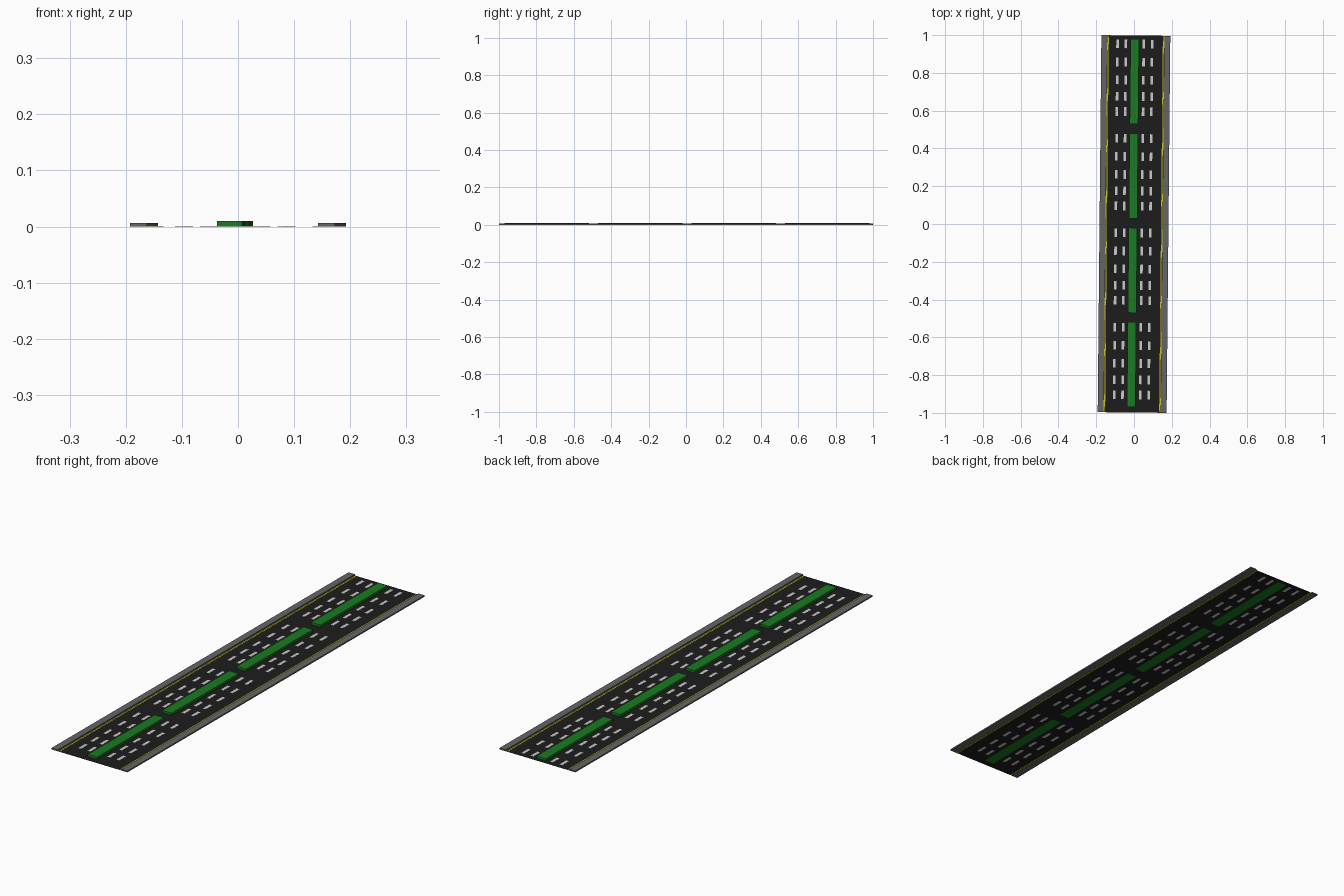
import bpy, bmesh
from mathutils import Matrix, Vector

if "Cube" in bpy.data.objects:
    bpy.data.objects.remove(bpy.data.objects["Cube"])

TURN = Matrix.Rotation(-0.0098, 4, 'Z')   # the road runs slightly askew
HALF = 0.998                              # half length of the road


def material(name, rgb):
    m = bpy.data.materials.new(name)
    m.diffuse_color = (*rgb, 1)
    m.use_nodes = True
    m.node_tree.nodes["Principled BSDF"].inputs["Base Color"].default_value = m.diffuse_color
    return m


asphalt = material("asphalt", (0.012, 0.012, 0.012))
concrete = material("concrete", (0.13, 0.13, 0.13))
white = material("white_paint", (0.6, 0.6, 0.6))
yellow = material("yellow_paint", (0.6, 0.55, 0.01))
grass = material("grass", (0.01, 0.2, 0.015))


def boxes(name, items, mat):
    """One object from boxes given as (x centre, y centre, width, length, height)."""
    bm = bmesh.new()
    for x, y, w, l, h in items:
        m = TURN @ Matrix.Translation((x, y, h / 2)) @ Matrix.Diagonal((w, l, h, 1))
        bmesh.ops.create_cube(bm, size=1, matrix=m)
    return finish(name, bm, mat)


def finish(name, bm, mat):
    me = bpy.data.meshes.new(name)
    bm.to_mesh(me)
    bm.free()
    me.materials.append(mat)
    ob = bpy.data.objects.new(name, me)
    bpy.context.collection.objects.link(ob)
    return ob


# Road surface: a flat sheet between the kerbs
bm = bmesh.new()
corners = [(-0.153, -HALF), (0.153, -HALF), (0.153, HALF), (-0.153, HALF)]
bm.faces.new([bm.verts.new(TURN @ Vector((x, y, 0.0004))) for x, y in corners])
finish("road_surface", bm, asphalt)

# Pavements and yellow edge lines on both sides
for side, s in (("left", -1), ("right", 1)):
    boxes(side + "_pavement", [(s * 0.1675, 0, 0.03, 2 * HALF, 0.006)], concrete)
    boxes(side + "_edge_lines",
          [(s * x, 0, 0.003, 2 * HALF, 0.0007) for x in (0.1445, 0.1495)], yellow)

# Four grass median strips
starts = [0.755 - 0.5 * i for i in range(4)]
boxes("median_strip", [(-0.0055, y, 0.045, 0.45, 0.01) for y in starts], grass)

# Lane dashes: four rows, five dashes beside each median strip
dash_offsets = (0.198, 0.102, 0.007, -0.08, -0.16)
for i, x in enumerate((-0.0965, -0.052, 0.042, 0.0865)):
    boxes(f"lane_dashes_{i + 1}",
          [(x, y + d, 0.0135, 0.046, 0.001) for y in starts for d in dash_offsets], white)
